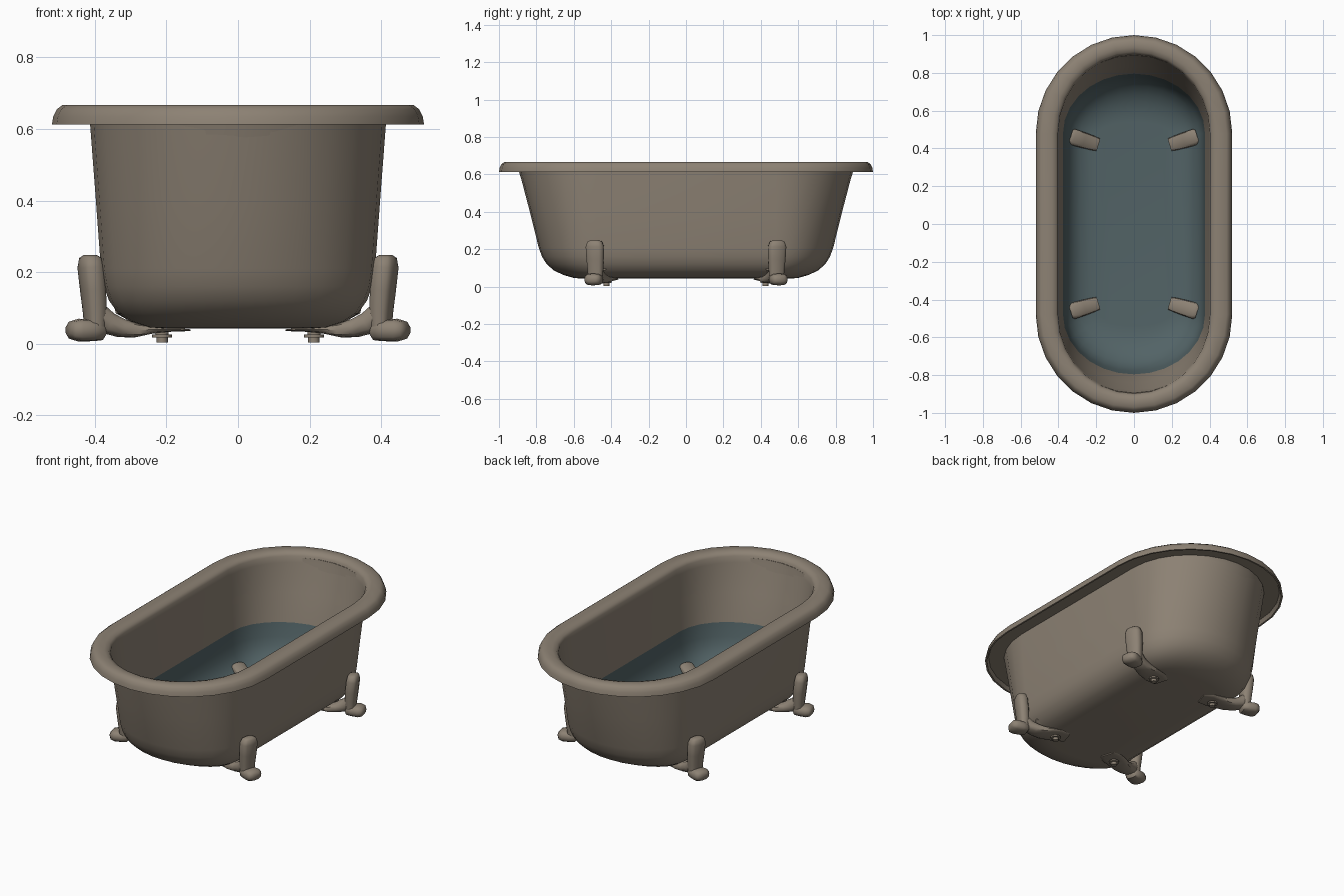
import bpy, bmesh, math
from mathutils import Vector

if "Cube" in bpy.data.objects:
    bpy.data.objects.remove(bpy.data.objects["Cube"])

def material(name, rgb):
    m = bpy.data.materials.new(name)
    m.diffuse_color = (*rgb, 1)
    m.use_nodes = True
    m.node_tree.nodes["Principled BSDF"].inputs["Base Color"].default_value = m.diffuse_color
    return m

ENAMEL = material("warm taupe", (0.265, 0.222, 0.174))
TEAL = material("muted teal", (0.085, 0.125, 0.133))

def loft(name, rings, mats, teal_from=None):
    """Skin a list of closed point rings and cap both ends."""
    bm = bmesh.new()
    vr = [[bm.verts.new(p) for p in ring] for ring in rings]
    n = len(rings[0])
    for k in range(len(vr) - 1):
        for i in range(n):
            j = (i + 1) % n
            f = bm.faces.new((vr[k][i], vr[k][j], vr[k + 1][j], vr[k + 1][i]))
            if teal_from is not None and k >= teal_from:
                f.material_index = 1
    bm.faces.new(vr[0])
    cap = bm.faces.new(vr[-1])
    if teal_from is not None:
        cap.material_index = 1
    bmesh.ops.recalc_face_normals(bm, faces=bm.faces)
    me = bpy.data.meshes.new(name)
    bm.to_mesh(me)
    bm.free()
    ob = bpy.data.objects.new(name, me)
    bpy.context.collection.objects.link(ob)
    for m in mats:
        me.materials.append(m)
    bpy.ops.object.select_all(action='DESELECT')
    ob.select_set(True)
    bpy.context.view_layer.objects.active = ob
    bpy.ops.object.shade_smooth_by_angle(angle=math.radians(45))
    return ob

def stadium(a, b, z, seg=14):
    """Two half ellipses (width a, depth b) joined by straight sides."""
    pts = []
    for side in (1, -1):
        for i in range(seg + 1):
            t = math.pi * i / seg
            pts.append((side * a * math.cos(t), side * (0.48 + b * math.sin(t)), z))
    return pts

# Tub: outer shell, rolled rim, then the inside down to the floor
outer = [(.20, .07, .042), (.25, .12, .046), (.30, .175, .062), (.335, .225, .085),
         (.36, .265, .12), (.375, .29, .16), (.383, .308, .21), (.397, .355, .40),
         (.413, .41, .61), (.414, .415, .635)]
rim = [(.50, .50, .635), (.51, .51, .612), (.52, .52, .612), (.516, .516, .635),
       (.506, .506, .655), (.49, .49, .667), (.435, .455, .667), (.412, .432, .660),
       (.402, .420, .645), (.400, .412, .61)]
inner = [(.388, .36, .45), (.376, .316, .29), (.370, .298, .21), (.362, .280, .165),
         (.345, .252, .125), (.318, .210, .092), (.285, .165, .069), (.235, .11, .054),
         (.19, .06, .050)]
teal_start = len(outer) + len(rim) + 1
loft("bathtub", [stadium(*r) for r in outer + rim + inner], [ENAMEL, TEAL], teal_start)

# Feet are modelled at the +x +y corner, along a line turned 17 degrees
ANG = math.radians(17)
R = Vector((math.cos(ANG), math.sin(ANG), 0))
S = Vector((-math.sin(ANG), math.cos(ANG), 0))
ORIGIN = Vector((0.41, 0.487, 0))

def mirrored(ob):
    m = ob.modifiers.new("four corners", 'MIRROR')
    m.use_axis = (True, True, False)
    return ob

def foot_part(name, path, n=12):
    """path: (x, z, half thickness, half width); rings follow the path."""
    rings = []
    for k, (x, z, t, w) in enumerate(path):
        p, q = path[max(k - 1, 0)], path[min(k + 1, len(path) - 1)]
        d = Vector((q[0] - p[0], q[1] - p[1])).normalized()
        c = ORIGIN + R * ((x - 0.41) / math.cos(ANG)) + Vector((0, 0, z))
        up = R * -d.y + Vector((0, 0, d.x))
        ring = []
        for i in range(n):
            u = 2 * math.pi * i / n
            cu, su = math.cos(u), math.sin(u)
            # rounded square section
            cu = math.copysign(abs(cu) ** 0.7, cu)
            su = math.copysign(abs(su) ** 0.7, su)
            ring.append(c + S * (w * cu) + up * (t * su))
        rings.append(ring)
    return mirrored(loft(name, rings, [ENAMEL]))

# Upright leg hugging the tub wall
foot_part("foot_leg", [(.413, .248, .016, .022), (.413, .240, .027, .040),
                       (.412, .215, .032, .050), (.405, .15, .032, .048),
                       (.400, .09, .030, .043), (.400, .045, .026, .040)])
# Rounded toe
foot_part("foot_toe", [(.372, .035, .012, .022), (.382, .036, .027, .038),
                       (.41, .037, .030, .046), (.445, .038, .032, .048),
                       (.465, .038, .026, .042), (.475, .038, .013, .024)])
# Flared tail under the tub
foot_part("foot_tail", [(.40, .085, .035, .038), (.365, .058, .032, .040),
                        (.33, .045, .027, .045), (.29, .038, .021, .052),
                        (.25, .040, .013, .060), (.20, .040, .007, .064),
                        (.145, .038, .003, .045)])
# Mounting pad that pokes through the tub floor
foot_part("foot_pad", [(.335, .105, .018, .034), (.325, .105, .024, .043),
                       (.27, .072, .022, .042), (.215, .057, .018, .038),
                       (.19, .052, .012, .034)])

# Bolt with washer below each tail
def disc(r, z):
    c = Vector((0.212, 0.425, z))
    return [c + Vector((r * math.cos(i * math.pi / 6), r * math.sin(i * math.pi / 6), 0))
            for i in range(12)]
mirrored(loft("foot_bolt", [disc(.016, .003), disc(.016, .018), disc(.028, .018),
                            disc(.028, .026), disc(.018, .026), disc(.018, .04)], [ENAMEL]))
